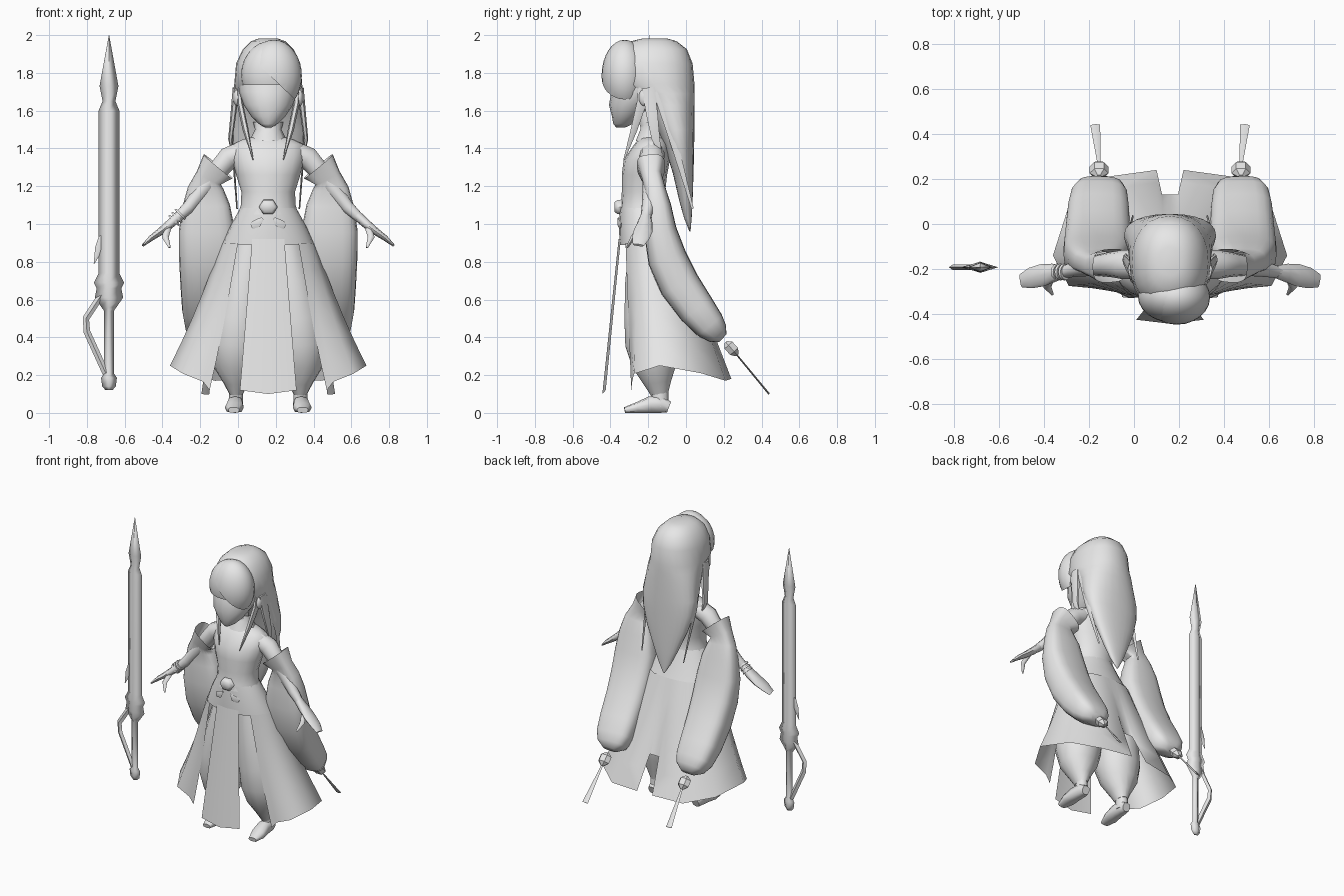
import bpy, bmesh, math
from mathutils import Vector, Matrix

CX = 0.16  # body centre line; body parts use x relative to it
grey = bpy.data.materials.new("plain_grey")
grey.diffuse_color = (0.8, 0.8, 0.8, 1)


def finish(name, bm, mirror=False, x0=CX, angle=60):
    bmesh.ops.recalc_face_normals(bm, faces=bm.faces)
    me = bpy.data.meshes.new(name)
    bm.to_mesh(me)
    bm.free()
    me.materials.append(grey)
    ob = bpy.data.objects.new(name, me)
    bpy.context.collection.objects.link(ob)
    ob.location.x = x0
    bpy.ops.object.select_all(action='DESELECT')
    ob.select_set(True)
    bpy.context.view_layer.objects.active = ob
    bpy.ops.object.shade_smooth_by_angle(angle=math.radians(angle))
    if mirror:
        ob.modifiers.new("mirror", 'MIRROR')
    return ob


def skin(name, rings, caps=(True, True), **kw):
    """Join rings of points into a tube."""
    bm = bmesh.new()
    vs = [[bm.verts.new(p) for p in r] for r in rings]
    n = len(rings[0])
    for a, b in zip(vs, vs[1:]):
        for i in range(n):
            j = (i + 1) % n
            bm.faces.new((a[i], a[j], b[j], b[i]))
    if caps[0]:
        bm.faces.new(vs[0])
    if caps[1]:
        bm.faces.new(vs[-1])
    return finish(name, bm, **kw)


def spow(v, p):
    return math.copysign(abs(v) ** p, v)


def tube(name, pts, n=8, ref=(1, 0, 0), p=1.0, **kw):
    """Sweep along points (x, y, z, half width, half depth)."""
    rings = []
    c = [Vector(q[:3]) for q in pts]
    for i, q in enumerate(pts):
        t = (c[min(i + 1, len(c) - 1)] - c[max(i - 1, 0)]).normalized()
        u = Vector(ref)
        u = (u - t * u.dot(t)).normalized()
        v = t.cross(u)
        angs = [2 * math.pi * k / n for k in range(n)]
        rings.append([c[i] + u * spow(math.cos(a), p) * q[3] + v * spow(math.sin(a), p) * q[4]
                      for a in angs])
    return skin(name, rings, **kw)


def stack(name, levels, n=16, p=1.0, **kw):
    """Level rings: (z, half width, front y, back y)."""
    angs = [2 * math.pi * k / n for k in range(n)]
    rings = [[Vector((rx * spow(math.cos(a), p), (y0 + y1) / 2 + (y1 - y0) / 2 * spow(math.sin(a), p), z))
              for a in angs] for z, rx, y0, y1 in levels]
    return skin(name, rings, **kw)


def sheet(name, cols, steps=5, bow=0.0, **kw):
    """Cloth panel from (top, hem) pairs; bow pulls the middle inward."""
    bm = bmesh.new()
    grid = []
    for top, hem in cols:
        col = []
        for s in range(steps + 1):
            f = s / steps
            q = Vector(top).lerp(Vector(hem), f)
            col.append(bm.verts.new((q.x * (1 - bow * math.sin(math.pi * f)), q.y, q.z)))
        grid.append(col)
    for a, b in zip(grid, grid[1:]):
        for s in range(steps):
            bm.faces.new((a[s], b[s], b[s + 1], a[s + 1]))
    return finish(name, bm, **kw)


def cap(name, centre, radii, cuts=(), **kw):
    """Ellipsoid trimmed by planes (point, normal of the side removed)."""
    bm = bmesh.new()
    bmesh.ops.create_uvsphere(bm, u_segments=24, v_segments=16, radius=1)
    bmesh.ops.transform(bm, matrix=Matrix.Translation(centre) @ Matrix.Diagonal((*radii, 1)), verts=bm.verts)
    for co, no in cuts:
        bmesh.ops.bisect_plane(bm, geom=bm.verts[:] + bm.edges[:] + bm.faces[:],
                               plane_co=co, plane_no=no, clear_outer=True)
    return finish(name, bm, **kw)


# Torso, neck and collar
stack("torso", [(1.05, .16, -.355, -.1), (1.1, .145, -.345, -.115), (1.17, .142, -.34, -.11),
                (1.26, .17, -.34, -.1), (1.34, .19, -.33, -.085), (1.42, .195, -.275, -.09),
                (1.45, .13, -.25, -.11), (1.465, .06, -.235, -.125)])
stack("neck", [(1.42, .06, -.24, -.13), (1.5, .05, -.24, -.14), (1.6, .05, -.27, -.16)], n=10)
stack("collar", [(1.44, .1, -.27, -.1), (1.5, .07, -.245, -.12), (1.54, .08, -.23, -.1)],
      n=10, caps=(False, False))

# Head
stack("head", [(1.512, .02, -.37, -.32), (1.53, .05, -.385, -.28), (1.57, .09, -.392, -.24),
               (1.63, .13, -.408, -.17), (1.7, .155, -.395, -.1), (1.8, .16, -.37, -.08),
               (1.9, .12, -.33, -.1), (1.94, .06, -.28, -.15)])
cap("ear", (.165, -.22, 1.67), (.02, .03, .045), mirror=True)

# Hair mass falling to a point, fringe, locks and ribbons
stack("back_hair", [(1.982, .05, -.23, -.1), (1.968, .09, -.29, -.05), (1.925, .135, -.345, .005),
                    (1.85, .17, -.375, .035), (1.74, .18, -.385, .045), (1.69, .182, -.27, .045),
                    (1.63, .187, -.215, .045), (1.5, .205, -.15, .045), (1.4, .195, -.11, .043),
                    (1.27, .155, -.07, .04), (1.12, .09, -.035, .035), (1.03, .048, -.01, .03),
                    (.96, .006, .018, .024)], n=24, p=.9)
cap("swept_fringe", (.03, -.325, 1.785), (.148, .122, .19),
    [((-.1, 0, 1.89), (-.69, 0, -.72)), ((0, 0, 1.65), (0, 0, -1))])
cap("fringe", (.012, -.32, 1.79), (.155, .118, .178), [((0, 0, 1.735), (0, 0, -1))])
tube("front_lock", [(.155, -.22, 1.74, .014, .035), (.15, -.235, 1.64, .016, .03),
                    (.12, -.275, 1.5, .016, .02), (.08, -.328, 1.34, .002, .004)], n=6, mirror=True)
tube("side_lock", [(.17, -.2, 1.72, .018, .04), (.185, -.18, 1.58, .015, .035),
                   (.2, -.16, 1.45, .012, .025), (.19, -.13, 1.36, .002, .003)], n=6, mirror=True)
tube("hair_ribbon", [(.175, -.16, 1.7, .006, .015), (.19, -.06, 1.42, .006, .02),
                     (.165, .035, 1.08, .004, .006)], n=4, mirror=True)

# Arms and hands
tube("arm", [(.14, -.18, 1.38, .065, .06), (.21, -.18, 1.35, .065, .062), (.27, -.18, 1.28, .055, .055),
             (.34, -.185, 1.19, .045, .045), (.42, -.2, 1.09, .035, .035), (.485, -.215, 1.03, .026, .026)],
     n=10, ref=(0, 1, 0), mirror=True)
tube("palm", [(.47, -.213, 1.045, .028, .026), (.52, -.218, 1.0, .042, .024), (.57, -.228, .96, .05, .02),
              (.62, -.24, .925, .046, .015), (.662, -.252, .888, .03, .007)],
     ref=(0, 1, 0), p=.8, mirror=True)
tube("thumb", [(.53, -.235, .985, .02, .018), (.545, -.28, .93, .018, .015), (.522, -.312, .875, .006, .006)],
     n=6, mirror=True)
for k in range(3):
    d = k * .016
    tube("bracelet_%d" % (k + 1), [(-.462 - d, -.213, 1.056 - d, .035, .035),
         (-.47 - d, -.213, 1.048 - d, .038, .038)], n=12, ref=(0, 1, 0))

# Hanging sleeves with flared mouths, bead and tassel
tube("sleeve", [(.265, -.185, 1.305, .1, .075), (.315, -.18, 1.245, .072, .055), (.33, -.165, 1.19, .095, .055),
                (.328, -.15, 1.1, .125, .07), (.325, -.137, .97, .148, .086), (.322, -.1, .82, .15, .104),
                (.32, -.035, .68, .145, .108), (.318, .055, .55, .138, .1), (.314, .125, .465, .126, .085),
                (.31, .168, .42, .1, .062), (.31, .195, .395, .05, .028)],
     n=20, p=.65, caps=(False, True), mirror=True, angle=80)
tube("tassel_bead", [(.315, .21, .375, .012, .01), (.315, .225, .358, .042, .032), (.315, .255, .325, .042, .032),
                     (.315, .272, .305, .012, .01)], n=6, mirror=True, angle=20)
tube("tassel_tail", [(.315, .26, .318, .006, .004), (.332, .44, .1, .022, .005)], n=4, mirror=True)

# Skirt: hip yoke, slit side panels meeting at the back, centre panel
stack("skirt_yoke", [(1.085, .148, -.35, -.11), (1.0, .195, -.355, -.08), (.89, .247, -.352, -.03)],
      n=24, caps=(False, False))
sheet("skirt_side", [((.16, -.32, .9), (.31, -.29, .12)), ((.195, -.298, .9), (.345, -.285, .165)),
                     ((.23, -.25, .9), (.45, -.275, .207)), ((.246, -.185, .9), (.52, -.14, .25)),
                     ((.215, -.1, .9), (.45, .08, .21)), ((.13, -.048, .9), (.28, .21, .17)),
                     ((.06, -.036, .9), (.06, .24, .18)), ((.03, -.034, .9), (.035, .13, .41)),
                     ((0, -.033, .9), (0, .13, .41))],
      bow=.03, mirror=True, angle=70)
sheet("front_panel", [((-.085, -.345, .92), (-.15, -.425, .12)), ((0, -.357, .92), (0, -.443, .1)),
                      ((.085, -.345, .92), (.15, -.425, .12))], steps=4)

# Belt ornament and bow
tube("belt_ornament", [(0, -.34, 1.09, .05, .045), (0, -.365, 1.09, .05, .042), (0, -.378, 1.09, .035, .03)],
     n=6)
tube("bow_loop", [(.03, -.358, 1.03, .008, .005), (.055, -.358, 1.005, .022, .006), (.09, -.345, .99, .018, .004)],
     n=4, ref=(0, 0, 1), mirror=True)

# Baggy trousers, ankles and shoes
tube("trouser_leg", [(.09, -.18, .9, .1, .12), (.12, -.18, .7, .13, .145), (.15, -.175, .5, .15, .155),
                     (.165, -.175, .36, .152, .15), (.17, -.165, .25, .125, .12), (.17, -.15, .16, .068, .075),
                     (.17, -.14, .1, .036, .048)], n=14, mirror=True)
tube("ankle", [(.17, -.14, .15, .036, .046), (.17, -.135, .03, .038, .044)], n=8, mirror=True)
tube("shoe", [(.172, -.09, .03, .028, .03), (.172, -.13, .045, .038, .045), (.175, -.19, .044, .042, .044),
              (.18, -.26, .028, .05, .028), (.182, -.325, .015, .03, .015)], n=8, p=.7, mirror=True)

# Sword standing beside the figure
SX, SY = -.683, -.192
tube("sword", [(SX, SY, z, rx, ry) for z, rx, ry in (
    (2.0, .001, .001), (1.73, .05, .02), (1.65, .034, .016), (1.6, .055, .022), (.74, .055, .022),
    (.69, .08, .024), (.66, .065, .025), (.61, .075, .025), (.56, .04, .022), (.54, .026, .018),
    (.21, .026, .018), (.185, .042, .022), (.14, .036, .02), (.12, .018, .012))], n=4, x0=0, angle=180)
tube("sword_spur", [(-.725, SY, .94, .01, .006), (-.735, SY, .87, .022, .01), (-.762, SY, .79, .002, .002)],
     n=4, x0=0)
tube("hand_guard", [(-.72, SY, .63, .018, .012), (-.805, SY, .5, .018, .012), (-.8, SY, .43, .018, .012),
                    (-.7, SY, .21, .018, .012)], n=4, x0=0)
